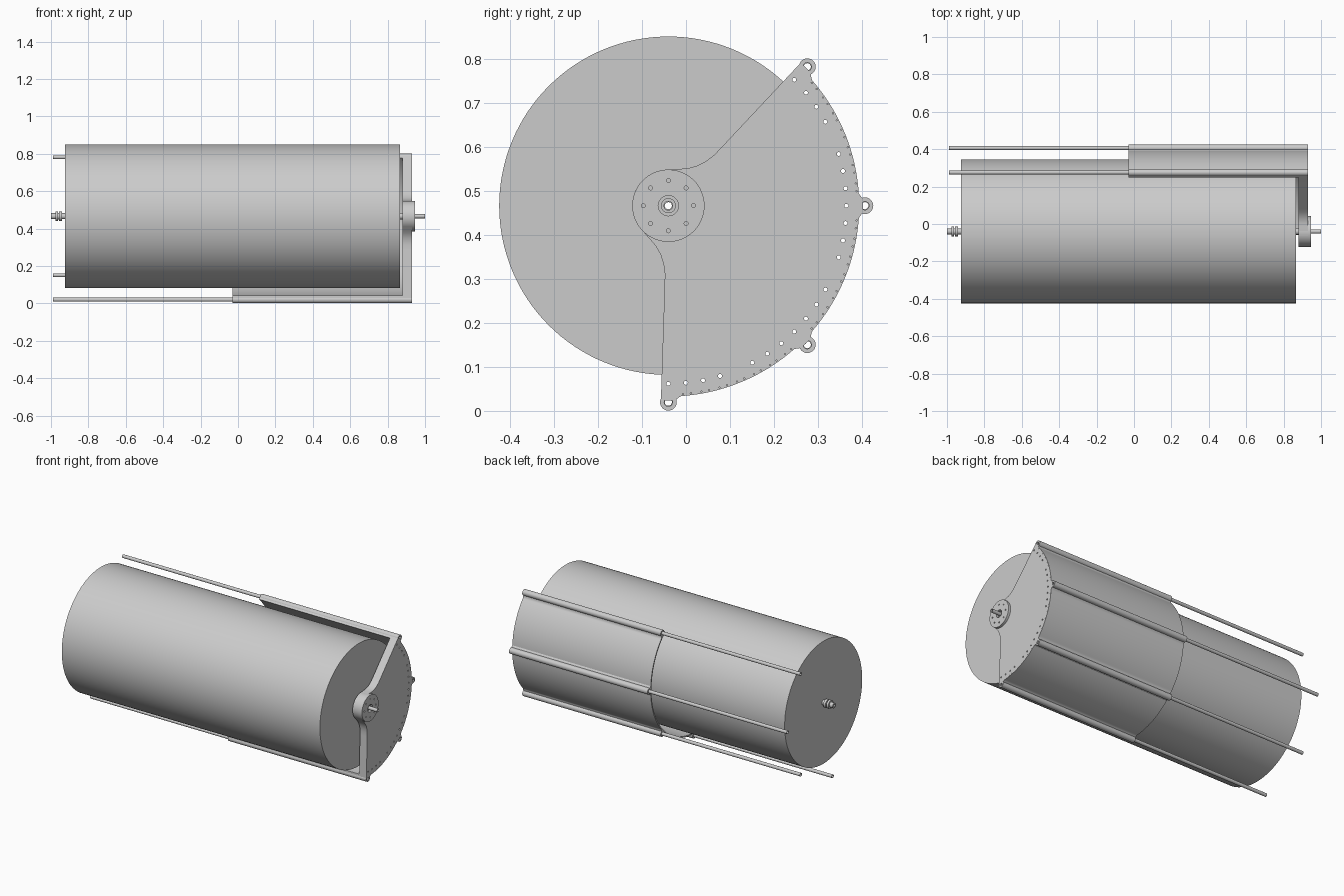
import bpy, bmesh, math
from math import sin, cos, radians
from mathutils import Matrix

cube = bpy.data.objects.get("Cube")
if cube:
    bpy.data.objects.remove(cube)

AXIS_Y, AXIS_Z = -0.04, 0.466
LUGS = (-90, -45, 0, 45)
LUG_R, OUTER_R, INNER_R = 0.446, 0.433, 0.425

grey = bpy.data.materials.new("light_grey")
grey.use_nodes = True
GREY = (0.6, 0.6, 0.6, 1)
grey.diffuse_color = GREY
grey.node_tree.nodes["Principled BSDF"].inputs["Base Color"].default_value = GREY


def finish(name, mesh, x=0, y=AXIS_Y, z=AXIS_Z):
    bm = bmesh.new()
    bm.from_mesh(mesh)
    bmesh.ops.remove_doubles(bm, verts=bm.verts, dist=1e-5)
    bmesh.ops.recalc_face_normals(bm, faces=bm.faces)
    bm.to_mesh(mesh)
    bm.free()
    mesh.materials.clear()
    mesh.materials.append(grey)
    obj = bpy.data.objects.new(name, mesh)
    obj.location = (x, y, z)
    bpy.context.collection.objects.link(obj)
    bpy.ops.object.select_all(action='DESELECT')
    obj.select_set(True)
    bpy.context.view_layer.objects.active = obj
    bpy.ops.object.shade_smooth_by_angle(angle=radians(30))
    return obj


def polar(r, deg):
    return r * cos(radians(deg)), r * sin(radians(deg))


def circle(r, cy=0, cz=0, n=24):
    return [(cy + r * cos(math.tau * i / n), cz + r * sin(math.tau * i / n)) for i in range(n)]


def slab(name, loops, x0, x1):
    """Extrude closed y-z outlines (inner loops become holes) from x0 to x1."""
    curve = bpy.data.curves.new(name, 'CURVE')
    curve.dimensions = '2D'
    curve.fill_mode = 'BOTH'
    curve.extrude = (x1 - x0) / 2
    for loop in loops:
        spline = curve.splines.new('POLY')
        spline.points.add(len(loop) - 1)
        for point, (a, b) in zip(spline.points, loop):
            point.co = (a, b, 0, 1)
        spline.use_cyclic_u = True
    temp = bpy.data.objects.new(name + "_curve", curve)
    bpy.context.collection.objects.link(temp)
    bpy.context.view_layer.update()
    deps = bpy.context.evaluated_depsgraph_get()
    mesh = bpy.data.meshes.new_from_object(temp.evaluated_get(deps))
    bpy.data.objects.remove(temp)
    # local x, y, z become world y, z, x
    mesh.transform(Matrix(((0, 0, 1, 0), (1, 0, 0, 0), (0, 1, 0, 0), (0, 0, 0, 1))))
    return finish(name, mesh, (x0 + x1) / 2)


def lathe(name, profile, steps=32, y=AXIS_Y, z=AXIS_Z):
    """Spin a closed (x, radius) profile around the x direction."""
    bm = bmesh.new()
    verts = [bm.verts.new((x, 0, r)) for x, r in profile]
    edges = [bm.edges.new((verts[i - 1], v)) for i, v in enumerate(verts)]
    bmesh.ops.spin(bm, geom=verts + edges, cent=(0, 0, 0), axis=(1, 0, 0),
                   angle=math.tau, steps=steps)
    mesh = bpy.data.meshes.new(name)
    bm.to_mesh(mesh)
    bm.free()
    return finish(name, mesh, 0, y, z)


def tube(name, x0, x1, r_in, r_out, steps=24, y=AXIS_Y, z=AXIS_Z):
    return lathe(name, [(x0, r_in), (x1, r_in), (x1, r_out), (x0, r_out)], steps, y, z)


# Drum
tube("drum", -0.925, 0.865, 0.009, 0.384, 128)

# Hollow axle: stepped collars on the right side, plain stub on the left side
lathe("axle_left", [(0.86, 0.008), (1.0, 0.008), (1.0, 0.011), (0.935, 0.011),
                    (0.935, 0.017), (0.86, 0.017)])
lathe("axle_right", [(-0.92, 0.008), (-0.92, 0.016), (-0.942, 0.016), (-0.942, 0.026),
                     (-0.957, 0.026), (-0.957, 0.017), (-0.963, 0.017), (-0.963, 0.026),
                     (-0.977, 0.026), (-0.977, 0.016), (-1.0, 0.016), (-1.0, 0.008)])


# Outer arc of the guard, flared where each lug joins it
def guard_radius(deg):
    near = min(abs(deg - lug) for lug in LUGS)
    return OUTER_R + 0.009 * max(0, 1 - max(0, near - 2) / 1.6)


START, END = -92.2, 47.2
angles = [START + (END - START) * i / 160 for i in range(161)]
outer = [polar(guard_radius(a), a) for a in angles]
inner = [polar(INNER_R, a) for a in reversed(angles)]
slab("guard_shell", [outer + inner], -0.03, 0.88)


# End plate: one edge drawn, the other reflected about the middle of the arc
def reflect(p):
    a = radians(-45)
    return p[0] * cos(a) + p[1] * sin(a), p[0] * sin(a) - p[1] * cos(a)


edge = [(-0.0085, -0.18), (-0.008, -0.155), (-0.011, -0.132), (-0.018, -0.11),
        (-0.029, -0.091), (-0.042, -0.076), (-0.055, -0.061)]
back_arc = [polar(0.082, a) for a in range(220, 100, -6)]
plate = outer + [reflect(p) for p in edge] + back_arc[::-1] + edge[::-1]
holes = [circle(0.08, n=64)]
step = 45 / 8
for i in range(-16, 9):
    if i % 8 != 4:
        holes.append(circle(0.0045, *polar(0.404, i * step), n=16))
    if i % 8 and i < 8:
        for shift in (-1.2, 1.2):
            holes.append(circle(0.0015, *polar(0.4285, i * step + shift), n=8))
slab("end_plate", [plate] + holes, 0.88, 0.93)

# Hub with its ring of bolt holes
bolts = [circle(0.0045, *polar(0.057, a), n=16) for a in range(0, 360, 45)]
slab("hub", [circle(0.082, n=64), circle(0.023)] + bolts, 0.88, 0.945)

# Lug tubes along the guard and the long rods running through them
for n, a in enumerate(LUGS, 1):
    dy, dz = polar(LUG_R, a)
    where = dict(y=AXIS_Y + dy, z=AXIS_Z + dz)
    tube(f"lug_tube_{n}", -0.03, 0.93, 0.0095, 0.019, **where)
    tube(f"rod_{n}", -0.99, 0.925, 0.008, 0.0105, **where)
